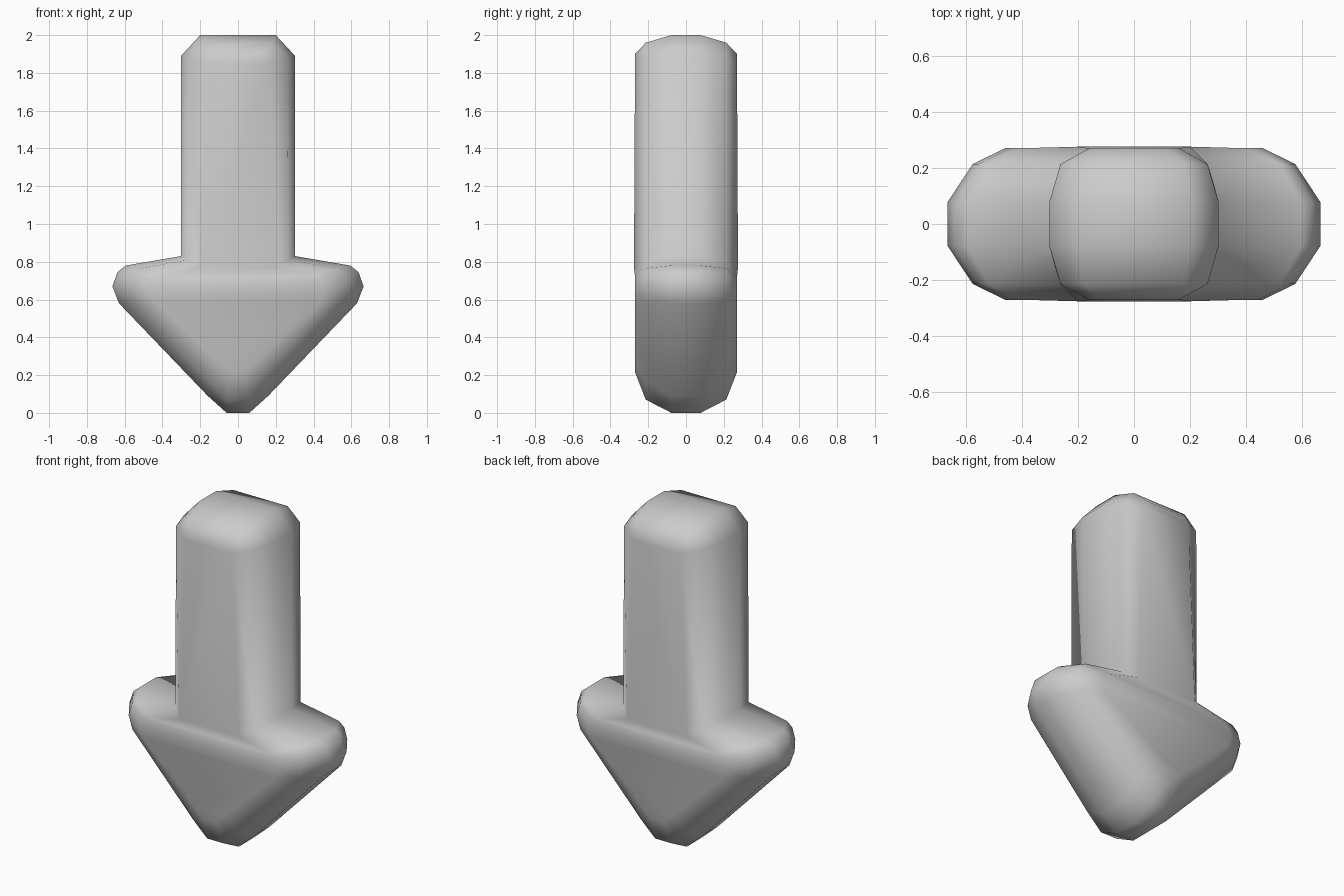
import bpy, bmesh

if "Cube" in bpy.data.objects:
    bpy.data.objects.remove(bpy.data.objects["Cube"])

# Half outlines (x, z) from top to tip, one per depth layer
OUTER = [(.20, 2.0), (.302, 1.89), (.302, .83), (.595, .78), (.638, .745),
         (.665, .67), (.63, .58), (.16, .09), (.06, 0)]
MIDDLE = [(.18, 1.96), (.262, 1.885), (.265, .81), (.52, .765), (.555, .735),
          (.575, .67), (.55, .59), (.15, .16), (.055, .07)]
FACE = [(.12, 1.90), (.16, 1.85), (.20, .77), (.40, .72), (.44, .70),
        (.46, .65), (.44, .59), (.10, .27), (.04, .215)]
LAYERS = [(-.27, FACE), (-.213, MIDDLE), (-.077, OUTER),
          (.077, OUTER), (.213, MIDDLE), (.27, FACE)]

bm = bmesh.new()
rings = []
for y, half in LAYERS:
    loop = half + [(-x, z) for x, z in reversed(half)]
    rings.append([bm.verts.new((x, y, z)) for x, z in loop])

# Rounded rim between the layers
n = len(rings[0])
for a, b in zip(rings, rings[1:]):
    for i in range(n):
        j = (i + 1) % n
        bm.faces.new((a[i], a[j], b[j], b[i]))

# Front and back faces, filled in strips from left to right
for ring in (rings[0], rings[-1]):
    for i in range(n // 2 - 1):
        bm.faces.new((ring[i], ring[i + 1], ring[n - 2 - i], ring[n - 1 - i]))
    # Slight swelling where shaft and head meet
    for v in (ring[2], ring[n - 3]):
        v.co.y *= 1.02

bmesh.ops.recalc_face_normals(bm, faces=bm.faces)
for f in bm.faces:
    f.smooth = True
mesh = bpy.data.meshes.new("down_arrow")
bm.to_mesh(mesh)
bm.free()
obj = bpy.data.objects.new("down_arrow", mesh)
bpy.context.collection.objects.link(obj)
